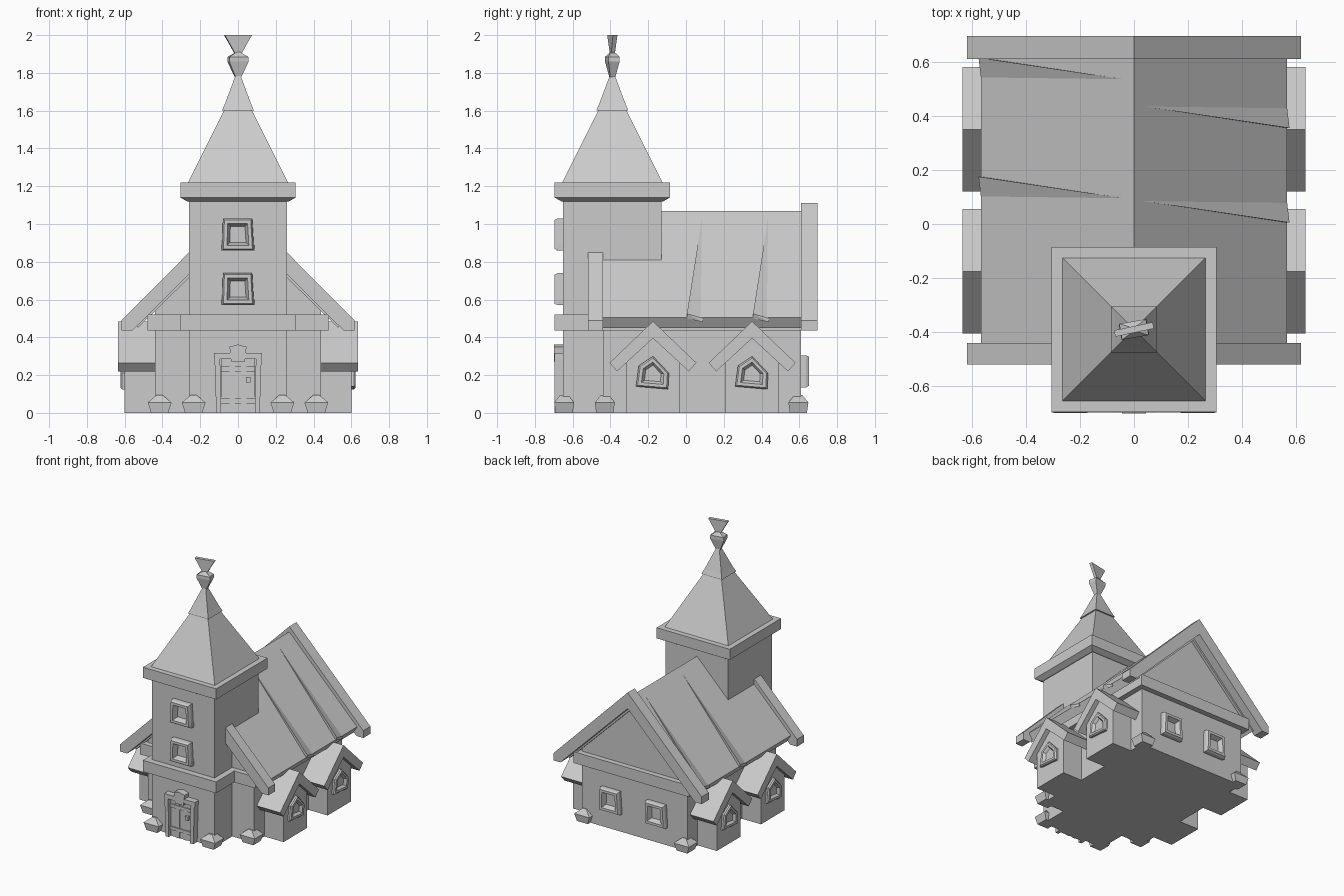
import bpy, bmesh
from math import radians
from mathutils import Matrix, Vector

if "Cube" in bpy.data.objects:
    bpy.data.objects.remove(bpy.data.objects["Cube"])


def finish(name, bm):
    bmesh.ops.recalc_face_normals(bm, faces=bm.faces)
    me = bpy.data.meshes.new(name)
    bm.to_mesh(me)
    bm.free()
    ob = bpy.data.objects.new(name, me)
    bpy.context.collection.objects.link(ob)
    return ob


def prism(name, pts, y0, y1, turn=0, at=(0, 0, 0)):
    """Extrude an (x, z) outline along y, then turn about z and move."""
    bm = bmesh.new()
    f = bm.faces.new([bm.verts.new((x, y0, z)) for x, z in pts])
    r = bmesh.ops.extrude_face_region(bm, geom=[f])
    vs = [g for g in r["geom"] if isinstance(g, bmesh.types.BMVert)]
    bmesh.ops.translate(bm, verts=vs, vec=(0, y1 - y0, 0))
    bm.transform(Matrix.Translation(at) @ Matrix.Rotation(radians(turn), 4, 'Z'))
    return finish(name, bm)


def box(name, x0, x1, y0, y1, z0, z1):
    return prism(name, [(x0, z0), (x1, z0), (x1, z1), (x0, z1)], y0, y1)


def hull(name, pts):
    bm = bmesh.new()
    for p in pts:
        bm.verts.new(p)
    bmesh.ops.convex_hull(bm, input=bm.verts)
    return finish(name, bm)


def frustum(name, c, rings, turn=0):
    """Four-sided stack; rings are (half x, half y, z)."""
    bm = bmesh.new()
    loops = [[bm.verts.new((sx * hx, sy * hy, z)) for sx, sy in
              ((-1, -1), (1, -1), (1, 1), (-1, 1))] for hx, hy, z in rings]
    for a, b in zip(loops, loops[1:]):
        for i in range(4):
            j = (i + 1) % 4
            bm.faces.new((a[i], a[j], b[j], b[i]))
    bm.faces.new(loops[0])
    bm.faces.new(loops[-1])
    bm.transform(Matrix.Translation((c[0], c[1], 0)) @ Matrix.Rotation(radians(turn), 4, 'Z'))
    return finish(name, bm)


def window(name, pts, depth, at, turn=0):
    """Raised frame with a sunken pane; local front is -y."""
    bm = bmesh.new()
    c = sum((Vector((x, 0, z)) for x, z in pts), Vector()) / len(pts)
    rings = []
    for s, y in ((1, 0.02), (1, -depth * 0.6), (0.9, -depth), (0.68, -depth), (0.5, -depth * 0.15)):
        rings.append([bm.verts.new((c.x + (x - c.x) * s, y, c.z + (z - c.z) * s)) for x, z in pts])
    n = len(pts)
    for a, b in zip(rings, rings[1:]):
        for i in range(n):
            j = (i + 1) % n
            bm.faces.new((a[i], a[j], b[j], b[i]))
    bm.faces.new(rings[0])
    bm.faces.new(rings[-1])
    bm.transform(Matrix.Translation(at) @ Matrix.Rotation(radians(turn), 4, 'Z'))
    return finish(name, bm)


# Nave walls with gables, and the string course around it
prism("nave_walls", [(-.44, 0), (.44, 0), (.44, .56), (0, .99), (-.44, .56)], -.44, .61)
box("nave_band", -.48, .48, -.48, .65, .435, .52)

# Main roof and the two gable trims
prism("main_roof", [(0, 1.07), (.565, .505), (.53, .45), (0, .97), (-.53, .45), (-.565, .505)], -.46, .63)
trim = [(0, 1.11), (.617, .49), (.617, .435), (.56, .435), (0, .99),
        (-.56, .435), (-.617, .435), (-.617, .49)]
for nm, a, b in (("front", -.52, -.44), ("back", .61, .695)):
    prism(nm + "_gable_trim", trim, a, b)

# Tapered roof slats
for s, apex, toe in ((1, .09, .005), (1, .44, .355), (-1, .09, .175), (-1, .53, .615)):
    hull("roof_slat", [(0, apex, 1.068), (s * .565, apex, .5), (s * .565, toe, .5),
                       (s * .575, toe, .525), (s * .565, apex, .48)])

# Tower, bands, spire and finial
T = (0, -.39)
box("tower", -.26, .26, -.65, -.13, 0, 1.15)
box("tower_band", -.305, .305, -.697, -.40, .435, .52)
frustum("tower_cornice", T, [(.27, .27, 1.12), (.305, .305, 1.14), (.305, .305, 1.22)])
frustum("spire", T, [(.265, .265, 1.22), (.07, .07, 1.61)])
frustum("spire_cap", T, [(.085, .085, 1.6), (.07, .07, 1.635), (.012, .012, 1.79)])
frustum("finial_bud", T, [(.012, .012, 1.77), (.052, .03, 1.86), (.05, .03, 1.885), (.01, .01, 1.91)], 10)
frustum("finial_blade", T, [(.01, .01, 1.89), (.073, .012, 2.0)], 12)

# Square windows: two on the tower, two on the back wall
sq = [(-.085, -.085), (.085, -.085), (.075, .085), (-.08, .085)]
for z in (.655, .945):
    window("tower_window", sq, .047, (0, -.65, z))
    hull("tower_window_sill", [(x, y, z + dz) for x in (-.09, .09)
                               for y, dz in ((-.64, -.085), (-.685, -.085), (-.67, -.055), (-.64, -.055))])
for x in (-.19, .19):
    window("back_window", sq, .042, (x, .61, .22), 180)

# Side bays with gabled roofs and windows
wall = [(-.14, 0), (.14, 0), (.14, .3), (0, .43), (-.14, .3)]
roof = [(0, .485), (.23, .265), (.19, .22), (0, .395), (-.19, .22), (-.23, .265)]
pane = [(-.09, .14), (.08, .125), (.085, .21), (.0, .30), (-.075, .25)]
for turn, s in ((90, 1), (-90, -1)):
    for y in (-.175, .35):
        prism("bay_walls", wall, -.6, -.40, turn, (0, y, 0))
        prism("bay_roof", roof, -.635, -.42, turn, (0, y, 0))
        window("bay_window", pane, .022, (s * .6, y, 0), turn)

# Corner foot stones
for x, y in ((.235, -.645), (.415, -.43), (.415, .595)):
    for s in (-1, 1):
        frustum("foot_stone", (s * x, y), [(.045, .045, 0), (.063, .053, .055), (.015, .02, .095)])

# Door: panel, frame, lintel, keystone, hinges, handle
box("door_panel", -.09, .09, -.67, -.64, 0, .3)
for x in (-.045, .015):
    box("door_plank", x, x + .03, -.674, -.66, 0, .29)
for s in (-1, 1):
    prism("door_post", [(s * .09, 0), (s * .115, 0), (s * .125, .315), (s * .095, .315)], -.697, -.64)
box("door_lintel", -.128, .128, -.697, -.64, .285, .318)
prism("door_keystone", [(-.035, .27), (.035, .27), (.045, .35), (0, .362), (-.045, .35)], -.7, -.64)
for z in (.05, .22):
    box("door_strap", -.09, .09, -.68, -.66, z, z + .025)
box("door_handle", .042, .066, -.692, -.66, .16, .19)
